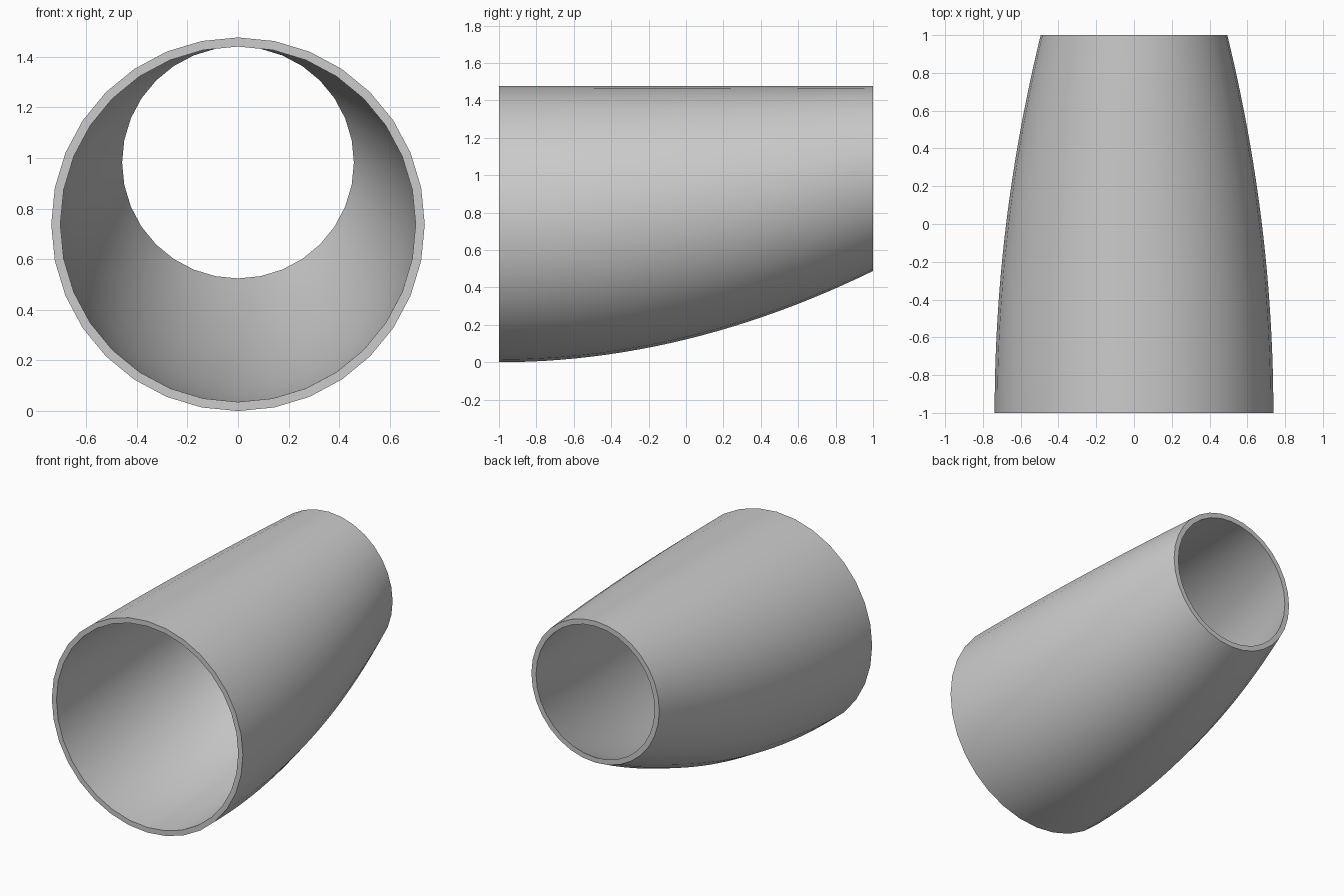
import bpy, bmesh
from math import sin, cos, tau, radians
from mathutils import Vector

if "Cube" in bpy.data.objects:
    bpy.data.objects.remove(bpy.data.objects["Cube"])

SIDES, STEPS = 32, 24
TOP, WALL = 1.476, 0.036

grey = bpy.data.materials.new("light grey")
grey.use_nodes = True
colour = (0.6, 0.6, 0.6, 1)
grey.diffuse_color = colour
grey.node_tree.nodes["Principled BSDF"].inputs["Base Color"].default_value = colour

bm = bmesh.new()


def ring(y, inset):
    """Circle across the tube; its top stays level while the belly curves up."""
    radius = (TOP - 0.122 * (y + 1) ** 2) / 2
    centre_z = TOP - radius
    r = radius - inset
    return [bm.verts.new(Vector((r * sin(tau * i / SIDES), y, centre_z + r * cos(tau * i / SIDES))))
            for i in range(SIDES)]


# Outer skin front to back, then inner skin back to front, closed into a loop
ys = [-1 + 2 * k / STEPS for k in range(STEPS + 1)]
rings = [ring(y, 0) for y in ys] + [ring(y, WALL) for y in reversed(ys)]
for a, b in zip(rings, rings[1:] + rings[:1]):
    for i in range(SIDES):
        j = (i + 1) % SIDES
        bm.faces.new((a[i], a[j], b[j], b[i]))
bmesh.ops.recalc_face_normals(bm, faces=bm.faces)

mesh = bpy.data.meshes.new("tapered_tube")
bm.to_mesh(mesh)
bm.free()
mesh.materials.append(grey)
tube = bpy.data.objects.new("tapered_tube", mesh)
bpy.context.collection.objects.link(tube)

# Smooth walls with crisp rims
bpy.ops.object.select_all(action='DESELECT')
tube.select_set(True)
bpy.context.view_layer.objects.active = tube
bpy.ops.object.shade_smooth_by_angle(angle=radians(35))
